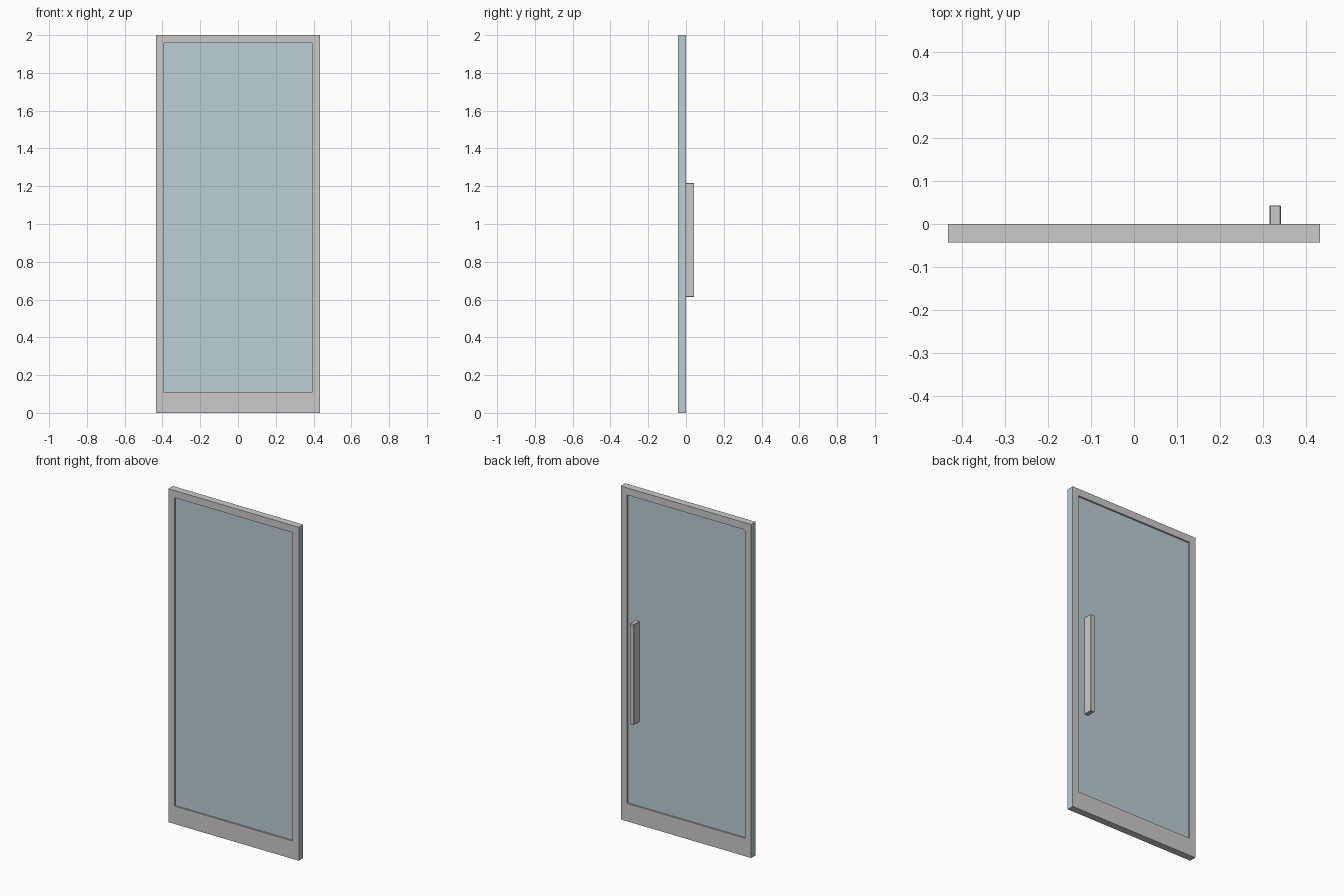
import bpy
import bmesh

if "Cube" in bpy.data.objects:
    bpy.data.objects.remove(bpy.data.objects["Cube"])

W, H = 0.433, 2.0                    # half width and height of the door
Y0, Y1 = -0.0425, 0.0                # front and back of the frame
IN_X, IN_Z0, IN_Z1 = 0.392, 0.107, 1.957   # glazed opening
RECESS = 0.01

glass_mat = bpy.data.materials.new("glass_blue")
glass_mat.diffuse_color = (0.50, 0.62, 0.66, 1)
glass_mat.use_nodes = True
glass_mat.node_tree.nodes["Principled BSDF"].inputs["Base Color"].default_value = glass_mat.diffuse_color


def new_object(name, bm):
    bmesh.ops.recalc_face_normals(bm, faces=bm.faces)
    mesh = bpy.data.meshes.new(name)
    bm.to_mesh(mesh)
    bm.free()
    ob = bpy.data.objects.new(name, mesh)
    bpy.context.collection.objects.link(ob)
    return ob


def box(name, x, y, z):
    bm = bmesh.new()
    bmesh.ops.create_cube(bm, size=1)
    for v in bm.verts:
        v.co = [lo + (c + 0.5) * (hi - lo) for c, (lo, hi) in zip(v.co, (x, y, z))]
    return new_object(name, bm)


# Frame: a rectangular ring extruded through its depth, deeper at the bottom rail
bm = bmesh.new()


def loop(x, z0, z1):
    return [bm.verts.new((px, Y0, pz)) for px, pz in ((-x, z0), (x, z0), (x, z1), (-x, z1))]


outer, inner = loop(W, 0, H), loop(IN_X, IN_Z0, IN_Z1)
ring = [bm.faces.new((outer[i], outer[(i + 1) % 4], inner[(i + 1) % 4], inner[i]))
        for i in range(4)]
ext = bmesh.ops.extrude_face_region(bm, geom=ring, use_keep_orig=True)
bmesh.ops.translate(bm, vec=(0, Y1 - Y0, 0),
                    verts=[e for e in ext["geom"] if isinstance(e, bmesh.types.BMVert)])
frame = new_object("door_frame", bm)

# Blue outer side edges of the frame
frame.data.materials.append(None)
frame.data.materials.append(glass_mat)
for p in frame.data.polygons:
    if abs(p.normal.x) > 0.9 and abs(p.center.x) > W - 0.01:
        p.material_index = 1

# Glass pane, recessed on both sides
pane = box("glass_pane", (-IN_X, IN_X), (Y0 + RECESS, Y1 - RECESS), (IN_Z0, IN_Z1))
pane.data.materials.append(glass_mat)

# Pull handle on the back
handle = box("pull_handle", (0.315, 0.342), (Y1 - RECESS, 0.0435), (0.613, 1.217))
bevel = handle.modifiers.new("soft_edges", 'BEVEL')
bevel.width = 0.002
bevel.segments = 1
